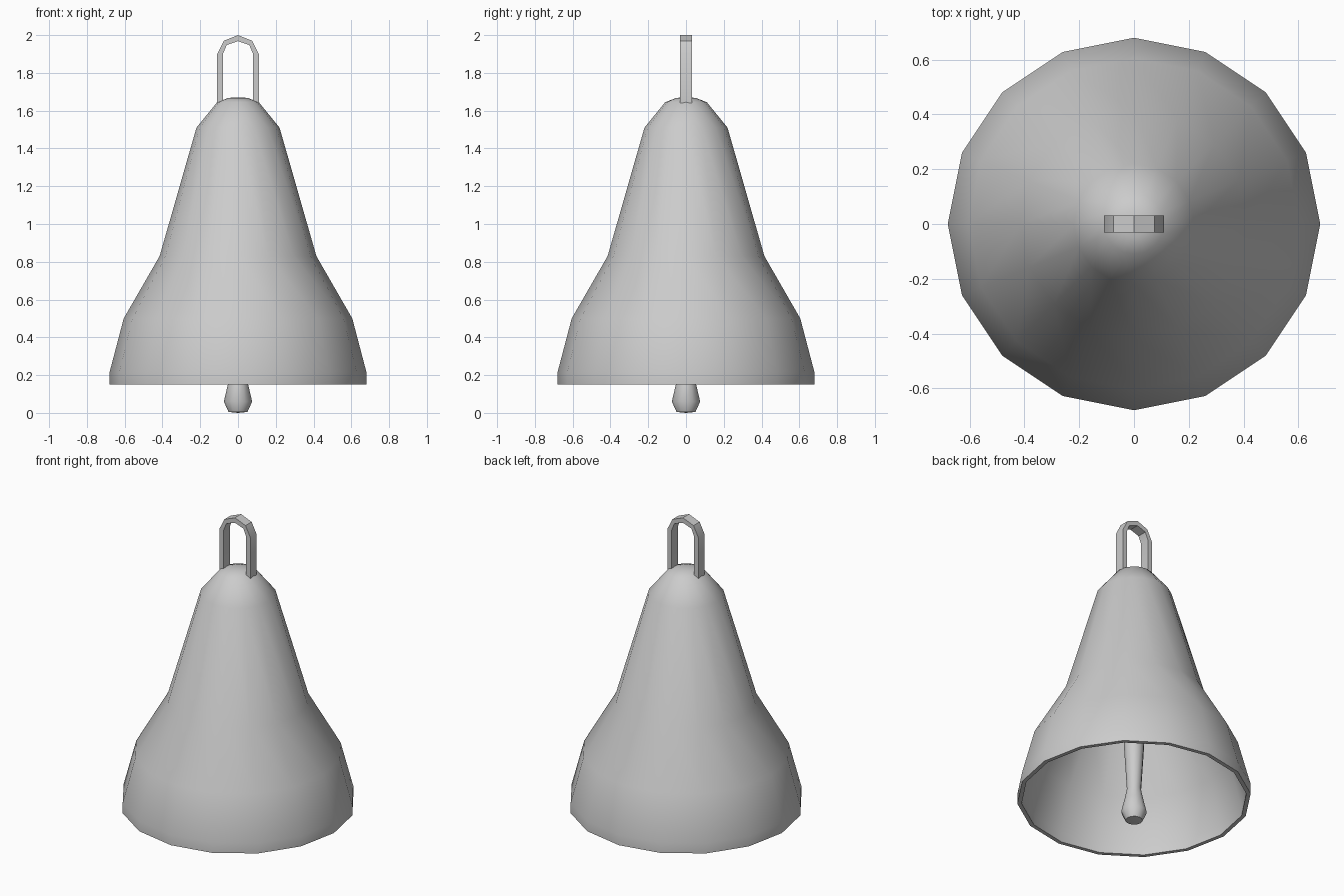
import bpy, bmesh
from math import cos, sin, tau, radians

if "Cube" in bpy.data.objects:
    bpy.data.objects.remove(bpy.data.objects["Cube"])


def finish(name, bm, smooth=None):
    bmesh.ops.recalc_face_normals(bm, faces=bm.faces)
    me = bpy.data.meshes.new(name)
    bm.to_mesh(me)
    bm.free()
    ob = bpy.data.objects.new(name, me)
    bpy.context.collection.objects.link(ob)
    if smooth:
        bpy.ops.object.select_all(action='DESELECT')
        ob.select_set(True)
        bpy.context.view_layer.objects.active = ob
        bpy.ops.object.shade_smooth_by_angle(angle=radians(smooth))
    return ob


def lathe(name, profile, sides, smooth):
    """Turn (radius, z) points around z; the first and last points may lie on the axis."""
    bm = bmesh.new()
    rings = []
    for r, z in profile:
        if r == 0:
            rings.append([bm.verts.new((0, 0, z))] * sides)
        else:
            rings.append([bm.verts.new((r * cos(tau * i / sides), r * sin(tau * i / sides), z))
                          for i in range(sides)])
    for a, b in zip(rings, rings[1:]):
        for i in range(sides):
            j = (i + 1) % sides
            bm.faces.new(list(dict.fromkeys((a[i], a[j], b[j], b[i]))))
    return finish(name, bm, smooth)


# Bell shell: outer wall, rim, then inner wall
outer = [(0, 1.67), (0.05, 1.668), (0.11, 1.645), (0.22, 1.51), (0.415, 0.83),
         (0.605, 0.50), (0.68, 0.215), (0.68, 0.15)]
inner = [(0.655, 0.15), (0.655, 0.21), (0.58, 0.49), (0.39, 0.82), (0.197, 1.495),
         (0.10, 1.62), (0, 1.64)]
lathe("bell_shell", outer + inner, 16, 40)

# Clapper: bulb at the bottom, rod widening up to the crown
lathe("clapper", [(0, 0), (0.05, 0.005), (0.075, 0.06), (0.055, 0.145), (0.042, 0.21),
                  (0.06, 0.51), (0.10, 1.63)], 12, 50)

# Hanging loop: flat strap bent into an arch
half_out = [(0.11, 1.64), (0.11, 1.90), (0.075, 1.97)]
half_in = [(0.08, 1.64), (0.08, 1.90), (0.06, 1.947)]


def arch(half, top):
    return half + [(0, top)] + [(-x, z) for x, z in reversed(half)]


bm = bmesh.new()
sections = []
for (xo, zo), (xi, zi) in zip(arch(half_out, 2.0), arch(half_in, 1.968)):
    sections.append([bm.verts.new(p) for p in
                     ((xo, -0.031, zo), (xo, 0.031, zo), (xi, 0.031, zi), (xi, -0.031, zi))])
for a, b in zip(sections, sections[1:]):
    for i in range(4):
        j = (i + 1) % 4
        bm.faces.new((a[i], a[j], b[j], b[i]))
bm.faces.new(sections[0])
bm.faces.new(sections[-1])
finish("hanging_loop", bm, 30)
